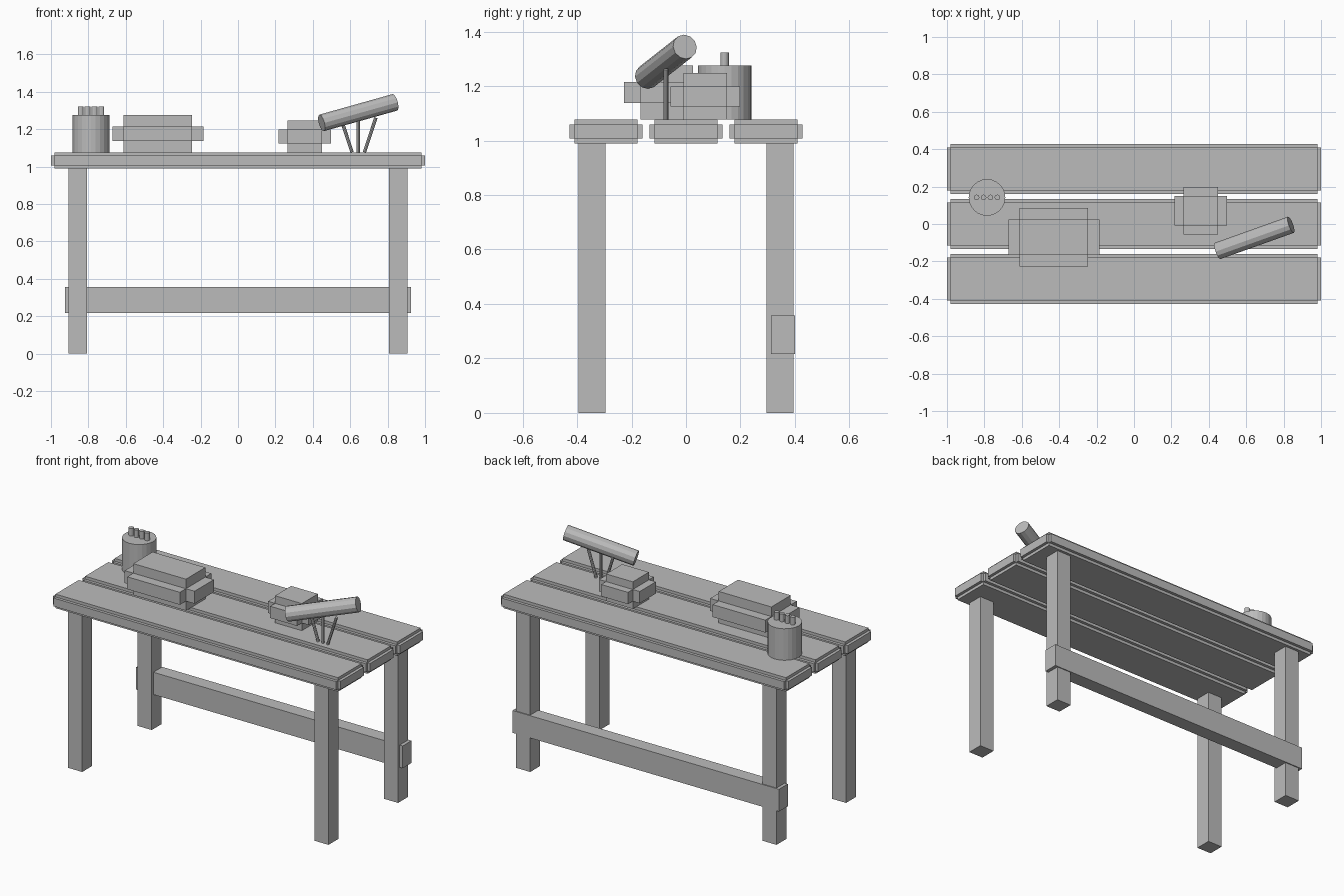
import bpy
import bmesh
import math
from mathutils import Vector, Matrix

cube = bpy.data.objects.get("Cube")
if cube:
    bpy.data.objects.remove(cube, do_unlink=True)

grey = bpy.data.materials.new("plain_grey")
grey.use_nodes = True
colour = (0.5, 0.5, 0.5, 1)
grey.diffuse_color = colour
grey.node_tree.nodes["Principled BSDF"].inputs["Base Color"].default_value = colour


def finish(name, bm):
    mesh = bpy.data.meshes.new(name)
    bm.to_mesh(mesh)
    bm.free()
    mesh.materials.append(grey)
    obj = bpy.data.objects.new(name, mesh)
    bpy.context.collection.objects.link(obj)
    return obj


def add_box(bm, centre, half):
    matrix = Matrix.Translation(centre) @ Matrix.Diagonal((*[2 * h for h in half], 1))
    bmesh.ops.create_cube(bm, size=1, matrix=matrix)


def box(name, centre, half):
    bm = bmesh.new()
    add_box(bm, centre, half)
    return finish(name, bm)


def notched_block(name, centre, half, inset):
    """Three crossing boxes, each full size along one axis and inset on the others."""
    bm = bmesh.new()
    for axis in range(3):
        size = [h if i == axis else h - inset for i, h in enumerate(half)]
        add_box(bm, centre, size)
    return finish(name, bm)


def rod(name, start, end, radius, sides):
    start, end = Vector(start), Vector(end)
    axis = end - start
    turn = axis.to_track_quat("Z", "Y").to_matrix().to_4x4()
    bm = bmesh.new()
    bmesh.ops.create_cone(bm, cap_ends=True, segments=sides, radius1=radius,
                          radius2=radius, depth=axis.length,
                          matrix=Matrix.Translation((start + end) / 2) @ turn)
    return finish(name, bm)


TOP = 1.077        # height of the table top
UNDER = 0.989      # underside of the planks

# Table top planks
for name, y in (("front", -0.294), ("middle", 0), ("back", 0.294)):
    notched_block(name + "_plank", (0, y, (TOP + UNDER) / 2),
                  (1, 0.134, (TOP - UNDER) / 2), 0.018)

# Legs
for side, x in (("right", -0.856), ("left", 0.856)):
    for end, y in (("front", -0.345), ("back", 0.345)):
        box(f"{end}_{side}_leg", (x, y, UNDER / 2), (0.049, 0.049, UNDER / 2))

# Back stretcher
box("back_stretcher", (0, 0.356, 0.287), (0.926, 0.044, 0.07))

# Blocks lying on the table
notched_block("large_block", (-0.428, -0.071, TOP + 0.099), (0.243, 0.156, 0.099), 0.06)
notched_block("small_block", (0.357, 0.071, TOP + 0.085), (0.141, 0.128, 0.085), 0.048)

# Pot with a row of four pencils
POT_X, POT_Y = -0.786, 0.142
rod("pot", (POT_X, POT_Y, TOP), (POT_X, POT_Y, 1.275), 0.098, 24)
for i in range(4):
    x = POT_X + (i - 1.5) * 0.037
    rod(f"pencil_{i + 1}", (x, POT_Y, 1.2), (x, POT_Y, 1.323), 0.015, 12)

# Tilted tube on a fan of three struts
rod("tube", (0.447, -0.144, 1.234), (0.839, -0.004, 1.344), 0.046, 12)
for name, spread in (("right", -1), ("middle", 0), ("left", 1)):
    rod(name + "_strut", (0.643 + spread * 0.033, -0.074, TOP),
        (0.643 + spread * 0.094, -0.074, 1.262), 0.009, 8)
